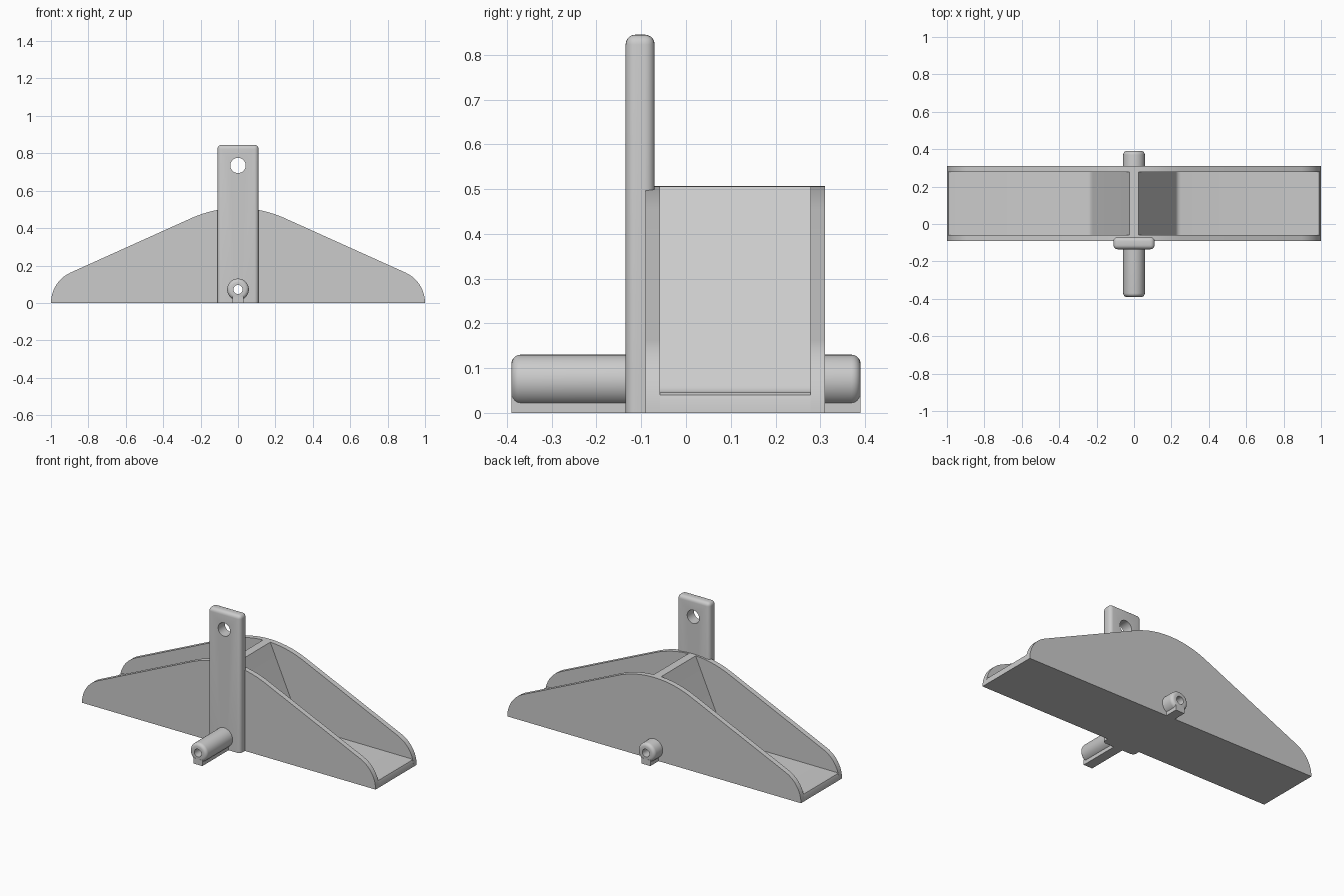
import bpy, bmesh
from math import sin, cos, radians, pi
from mathutils import Matrix

cube = bpy.data.objects.get("Cube")
if cube:
    bpy.data.objects.remove(cube, do_unlink=True)

grey = bpy.data.materials.new("plain grey")
grey.use_nodes = True
colour = (0.6, 0.6, 0.6, 1)
grey.diffuse_color = colour
grey.node_tree.nodes["Principled BSDF"].inputs["Base Color"].default_value = colour


def make(name, bm):
    bmesh.ops.recalc_face_normals(bm, faces=bm.faces)
    mesh = bpy.data.meshes.new(name)
    bm.to_mesh(mesh)
    bm.free()
    mesh.materials.append(grey)
    ob = bpy.data.objects.new(name, mesh)
    bpy.context.collection.objects.link(ob)
    return ob


def select(ob):
    bpy.ops.object.select_all(action='DESELECT')
    ob.select_set(True)
    bpy.context.view_layer.objects.active = ob


def prism(name, half, y0, y1):
    """Extrude a mirrored x-z outline along y; half runs from bottom to top."""
    outline = half + [(-x, z) for x, z in reversed(half) if x > 1e-6]
    bm = bmesh.new()
    face = bm.faces.new([bm.verts.new((x, y0, z)) for x, z in outline])
    out = bmesh.ops.extrude_face_region(bm, geom=[face])
    verts = [v for v in out["geom"] if isinstance(v, bmesh.types.BMVert)]
    bmesh.ops.translate(bm, verts=verts, vec=(0, y1 - y0, 0))
    return make(name, bm)


def box(name, x, y0, y1, z0, z1, bevel=0):
    bm = bmesh.new()
    bmesh.ops.create_cube(bm, size=1, matrix=Matrix.Translation(
        (0, (y0 + y1) / 2, (z0 + z1) / 2)) @ Matrix.Diagonal((2 * x, y1 - y0, z1 - z0, 1)))
    if bevel:
        # Round every edge except the ones lying on the ground
        edges = [e for e in bm.edges if max(v.co.z for v in e.verts) > z0 + 0.001]
        bmesh.ops.bevel(bm, geom=edges, offset=bevel, segments=5, profile=0.5, affect='EDGES')
    return make(name, bm)


def rod(name, r, z, y0, y1, sides=48, bevel=0):
    bm = bmesh.new()
    bmesh.ops.create_cone(bm, cap_ends=True, segments=sides, radius1=r, radius2=r,
                          depth=y1 - y0, matrix=Matrix.Translation((0, (y0 + y1) / 2, z))
                          @ Matrix.Rotation(pi / 2, 4, 'X'))
    if bevel:
        rims = [e for e in bm.edges if abs(e.verts[0].co.y - e.verts[1].co.y) < 1e-5]
        bmesh.ops.bevel(bm, geom=rims, offset=bevel, segments=5, profile=0.5, affect='EDGES')
    return make(name, bm)


def drill(ob, r, z):
    cutter = rod("hole_cutter", r, z, -1, 1, 32)
    cutter.hide_render = True
    select(ob)
    mod = ob.modifiers.new("hole", 'BOOLEAN')
    mod.operation, mod.solver, mod.object = 'DIFFERENCE', 'EXACT', cutter
    bpy.ops.object.modifier_apply(modifier=mod.name)
    bpy.data.objects.remove(cutter, do_unlink=True)


# Side wall outline: rounded toe, straight slope, rounded crest
slope = radians(24.3)
toe, crest, top = 0.178, 0.607, 0.507
steps = 12
wall = []
for i in range(steps + 1):
    a = (pi / 2 - slope) * i / steps
    wall.append((1 - toe + toe * cos(a), toe * sin(a)))
for i in range(steps + 1):
    a = slope * (1 - i / steps)
    wall.append((crest * sin(a), top - crest * (1 - cos(a))))
front_wall = prism("front_wall", wall, -0.09, -0.058)
back_wall = prism("back_wall", wall, 0.278, 0.31)

# Floor with two steep ramps rising to the narrow centre ridge
core = [(1, 0), (0.998, 0.028), (0.993, 0.04), (0.985, 0.045), (0.25, 0.045),
        (0.236, 0.049), (0.227, 0.058), (0.22, 0.071), (0.025, top - 0.001), (0, top)]
floor_and_ramps = prism("floor_and_ramps", core, -0.058, 0.278)

# Upright strap and cross pin with its key
strap = box("upright_strap", 0.11, -0.135, -0.07, 0, 0.845, 0.022)
pin_z = 0.072
pin = rod("cross_pin", 0.058, pin_z, -0.39, 0.39, bevel=0.02)
key = box("pin_key", 0.03, -0.39, 0.39, 0, 0.035)

drill(strap, 0.041, 0.735)
for part in (front_wall, back_wall, floor_and_ramps, strap, pin):
    drill(part, 0.024, pin_z)

for part in (front_wall, back_wall, floor_and_ramps, strap, pin, key):
    select(part)
    bpy.ops.object.shade_smooth_by_angle(angle=radians(32))
